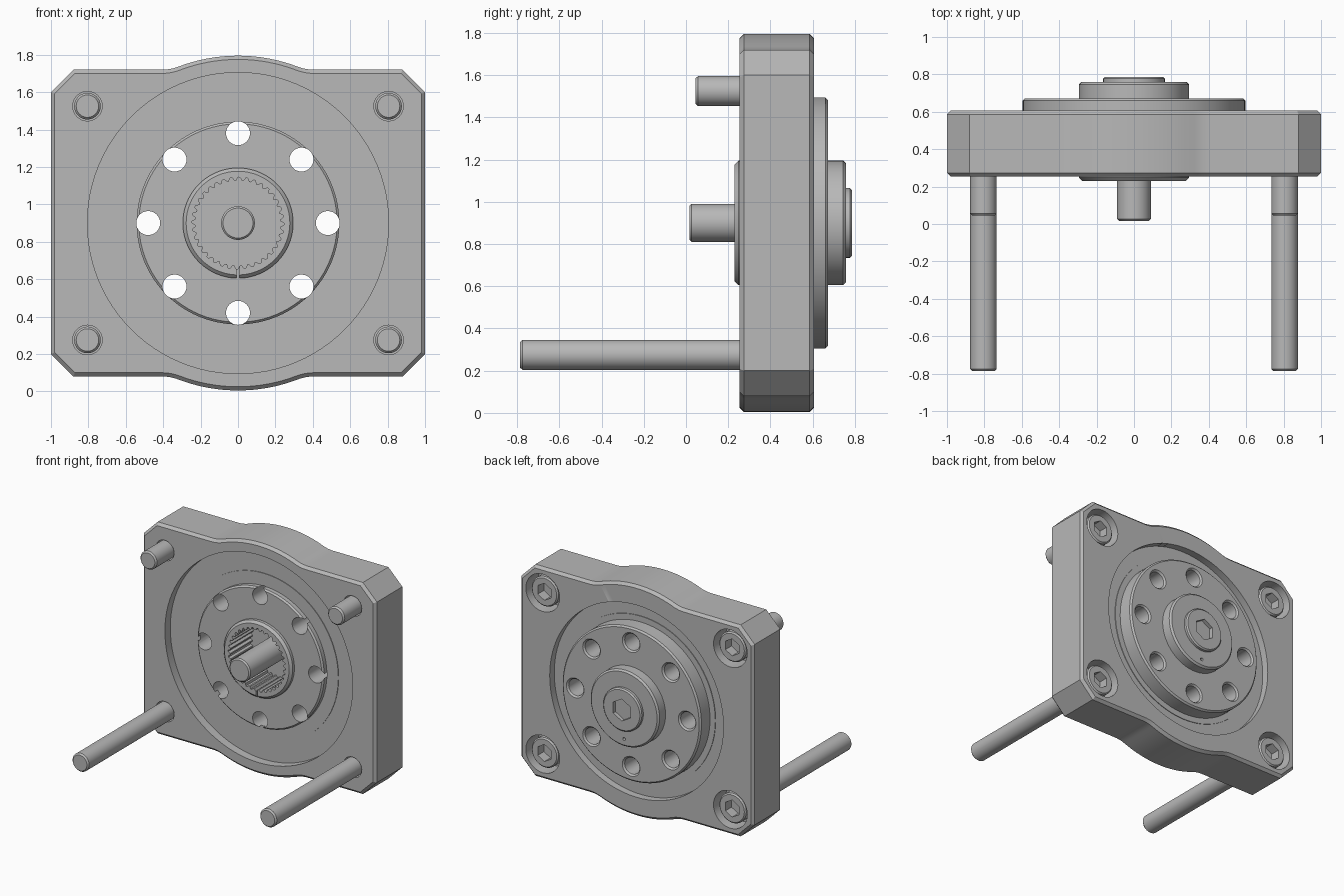
import bpy, bmesh
from math import sin, cos, pi, atan2, sqrt

old = bpy.data.objects.get("Cube")
if old:
    bpy.data.objects.remove(old)

CZ = 0.9            # height of the main axis
FRONT, BACK = 0.254, 0.606

steel = bpy.data.materials.new("grey steel")
steel.use_nodes = True
steel.diffuse_color = (0.48, 0.48, 0.48, 1)
steel.node_tree.nodes["Principled BSDF"].inputs["Base Color"].default_value = (0.48, 0.48, 0.48, 1)


def finish(bm, name):
    bmesh.ops.remove_doubles(bm, verts=bm.verts, dist=1e-5)
    bmesh.ops.recalc_face_normals(bm, faces=bm.faces)
    mesh = bpy.data.meshes.new(name)
    bm.to_mesh(mesh)
    bm.free()
    mesh.materials.append(steel)
    ob = bpy.data.objects.new(name, mesh)
    bpy.context.collection.objects.link(ob)
    return ob


def lathe(name, profile, x=0, z=CZ, steps=64):
    """Revolve (radius, y) points around an axis along y."""
    bm = bmesh.new()
    vs = [bm.verts.new((x + r, y, z)) for r, y in profile]
    es = [bm.edges.new(p) for p in zip(vs, vs[1:])]
    bmesh.ops.spin(bm, geom=vs + es, cent=(x, 0, z), axis=(0, 1, 0),
                   angle=2 * pi, steps=steps, use_merge=True)
    return finish(bm, name)


def prism(name, points, y0, y1, bevel=0):
    """Extrude an (x, z) outline along y, optionally chamfering both rims."""
    bm = bmesh.new()
    face = bm.faces.new([bm.verts.new((x, y0, z)) for x, z in points])
    ext = bmesh.ops.extrude_face_region(bm, geom=[face], use_keep_orig=True)
    for v in ext["geom"]:
        if isinstance(v, bmesh.types.BMVert):
            v.co.y = y1
    bmesh.ops.recalc_face_normals(bm, faces=bm.faces)
    if bevel:
        rims = [e for e in bm.edges if abs(e.verts[0].co.y - e.verts[1].co.y) < 1e-5]
        bmesh.ops.bevel(bm, geom=rims, offset=bevel, offset_type='OFFSET',
                        segments=1, affect='EDGES')
    return finish(bm, name)


def rod(name, r, y0, y1, x=0, z=CZ, steps=32):
    return lathe(name, [(0, y0), (r, y0), (r, y1), (0, y1)], x, z, steps)


def hexagon(r, x, z):
    return [(x + r * sin(i * pi / 3), z + r * cos(i * pi / 3)) for i in range(6)]


def cut(ob, cutters):
    bpy.context.view_layer.objects.active = ob
    for c in cutters:
        mod = ob.modifiers.new("cut", 'BOOLEAN')
        mod.operation, mod.solver, mod.object = 'DIFFERENCE', 'EXACT', c
        bpy.ops.object.modifier_apply(modifier=mod.name)
        bpy.data.objects.remove(c)


def smooth(ob):
    bpy.ops.object.select_all(action='DESELECT')
    ob.select_set(True)
    bpy.context.view_layer.objects.active = ob
    bpy.ops.object.shade_smooth_by_angle(angle=0.5)


# Plate outline: chamfered corners and a filleted round bulge top and bottom
H, R, F = 0.82, 0.895, 0.25
fx = sqrt((R + F) ** 2 - (H + F) ** 2)
a = atan2(fx, H + F)
quarter = [(1, H - 0.12), (0.88, H)]
quarter += [(fx - F * sin(a * i / 6), H + F - F * cos(a * i / 6)) for i in range(7)]
quarter += [(R * sin(a * i / 8), R * cos(a * i / 8)) for i in range(7, -1, -1)]
half = quarter + [(-x, z) for x, z in quarter[-2::-1]]
outline = [(x, CZ + z) for x, z in half + [(-x, -z) for x, z in half]]

plate = prism("flange_plate", outline, FRONT, BACK, 0.02)
bolt_spots = [(sx * 0.805, CZ + sz * 0.625, sz) for sx in (-1, 1) for sz in (-1, 1)]

# Stepped bore and four counterbored bolt holes
cutters = [lathe("bore", [(0, 0.1), (0.805, 0.1), (0.805, 0.32), (0.63, 0.32),
                          (0.63, 0.55), (0.745, 0.55), (0.745, 0.9), (0, 0.9)], steps=96)]
for x, z, sz in bolt_spots:
    cutters.append(lathe("bolt_hole", [(0, 0.1), (0.079, 0.1), (0.079, 0.46), (0.145, 0.46),
                                       (0.145, 0.9), (0, 0.9)], x, z, 32))
cut(plate, cutters)
smooth(plate)

# Rotating hub
hub = lathe("hub", [(0, 0.23), (0.277, 0.23), (0.295, 0.248), (0.295, 0.27), (0.53, 0.27),
                    (0.542, 0.282), (0.542, 0.315), (0.64, 0.315), (0.64, 0.555),
                    (0.595, 0.555), (0.595, 0.66), (0.583, 0.672), (0.295, 0.672),
                    (0.295, 0.745), (0.282, 0.758), (0, 0.758)], steps=96)

# Toothed socket, key slot, oil hole and the ring of through holes
TEETH = 36
teeth = []
for i in range(TEETH * 4):
    r = 0.245 if i % 4 < 2 else 0.228
    t = 2 * pi * i / (TEETH * 4)
    teeth.append((r * sin(t), CZ + r * cos(t)))
cutters = [prism("socket", teeth, 0.1, 0.5),
           prism("slot", [(-0.007, 0.55), (0.007, 0.55), (0.007, 0.7), (-0.007, 0.7)], 0.1, 0.262),
           rod("oil_hole", 0.012, 0.7, 0.9, 0, CZ - 0.235, 12)]
for i in range(8):
    t = i * pi / 4
    cutters.append(lathe("hub_hole", [(0, 0.1), (0.064, 0.1), (0.064, 0.66), (0.076, 0.672),
                                      (0.076, 0.9), (0, 0.9)],
                         0.48 * sin(t), CZ + 0.48 * cos(t), 32))
cut(hub, cutters)
smooth(hub)

# Central screw
screw = lathe("central_screw", [(0, 0.016), (0.08, 0.016), (0.09, 0.026), (0.09, 0.7),
                                (0.165, 0.7), (0.165, 0.777), (0.155, 0.787), (0, 0.787)])
cut(screw, [prism("hex_socket", hexagon(0.085, 0, CZ), 0.71, 0.9)])
smooth(screw)

# Socket head bolts: long ones below, short ones above
for x, z, sz in bolt_spots:
    tip = 0.045 if sz > 0 else -0.787
    side = "left" if x > 0 else "right"
    level = "upper" if sz > 0 else "lower"
    bolt = lathe(f"{level}_{side}_bolt",
                 [(0, tip), (0.06, tip), (0.071, tip + 0.012), (0.071, 0.455), (0.115, 0.455),
                  (0.115, 0.575), (0.105, 0.585), (0, 0.585)], x, z, 40)
    cut(bolt, [prism("hex_socket", hexagon(0.066, x, z), 0.51, 0.9)])
    smooth(bolt)
